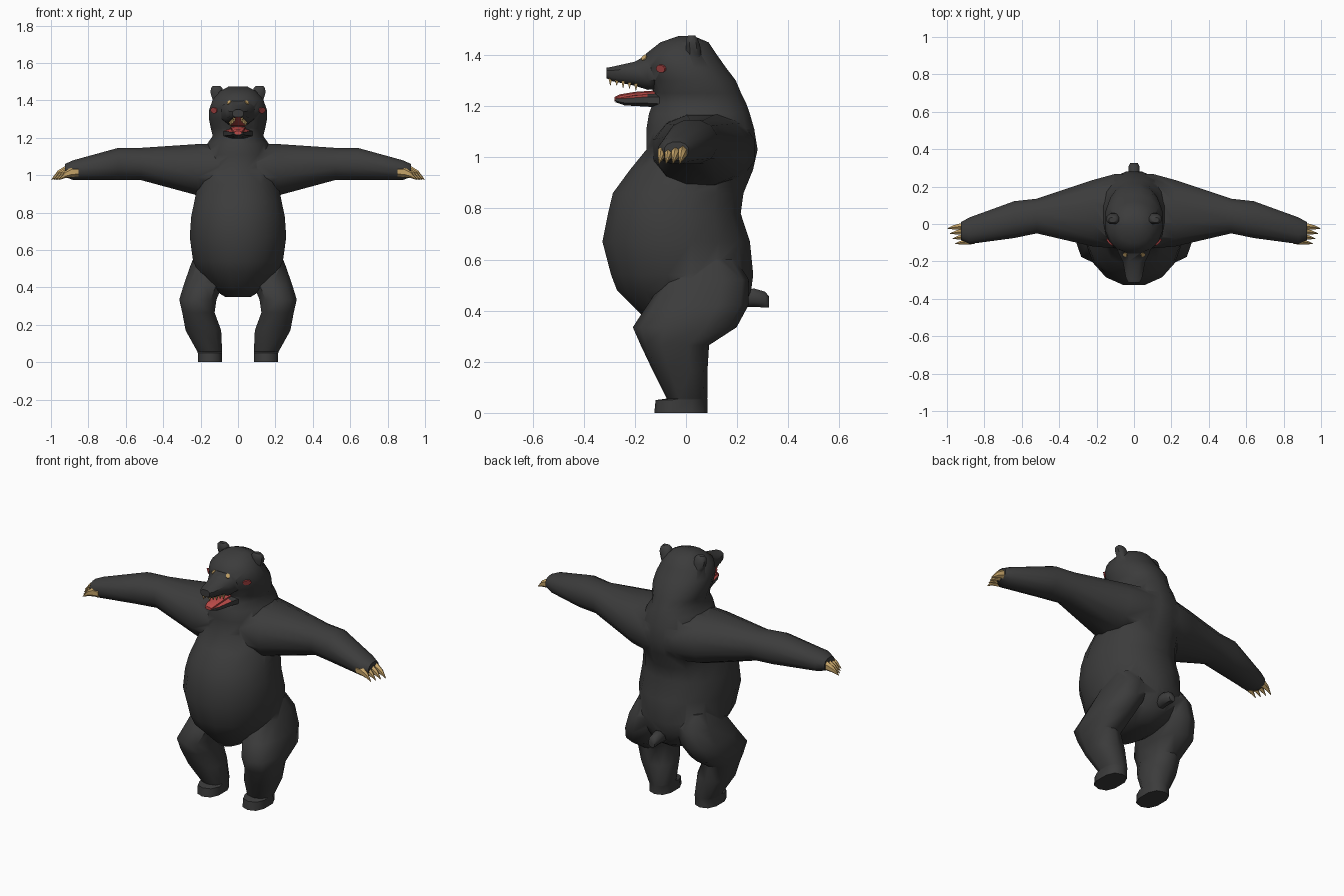
import bpy, bmesh, math
from mathutils import Vector
from mathutils.bvhtree import BVHTree


def material(name, rgb):
    m = bpy.data.materials.new(name)
    m.diffuse_color = (*rgb, 1)
    return m


FUR = material("black fur", (0.045, 0.045, 0.045))
HORN = material("tan horn", (0.56, 0.37, 0.14))
RED = material("mouth red", (0.5, 0.07, 0.065))
CHEEK = material("cheek red", (0.42, 0.06, 0.06))


def finish(bm, name, mats):
    bmesh.ops.recalc_face_normals(bm, faces=bm.faces)
    me = bpy.data.meshes.new(name)
    bm.to_mesh(me)
    bm.free()
    ob = bpy.data.objects.new(name, me)
    bpy.context.collection.objects.link(ob)
    for m in mats:
        me.materials.append(m)
    return ob


def add_loft(bm, axis, rings, n=12, e=2.2, sx=1):
    """Skin rings (t, a_min, a_max, b_min, b_max) along an axis; sx=-1 mirrors in x."""
    loops = []
    top = math.cos(math.pi / n) ** (2 / e)
    for t, a0, a1, b0, b1 in rings:
        loop = []
        for i in range(n):
            ang = 2 * math.pi * (i + 0.5) / n
            c, s = math.cos(ang), math.sin(ang)
            u = math.copysign(abs(c) ** (2 / e), c) / top
            v = math.copysign(abs(s) ** (2 / e), s) / top
            a = (a0 + a1) / 2 + u * (a1 - a0) / 2
            b = (b0 + b1) / 2 + v * (b1 - b0) / 2
            p = {"x": (t, a, b), "y": (a, t, b), "z": (a, b, t)}[axis]
            loop.append(bm.verts.new((p[0] * sx, p[1], p[2])))
        loops.append(loop)
    for l0, l1 in zip(loops, loops[1:]):
        for i in range(n):
            j = (i + 1) % n
            bm.faces.new((l0[i], l0[j], l1[j], l1[i]))
    bm.faces.new(loops[0])
    bm.faces.new(loops[-1])


def loft(name, axis, rings, n=12, e=2.2, sx=1, mats=(FUR, RED)):
    bm = bmesh.new()
    add_loft(bm, axis, rings, n, e, sx)
    return finish(bm, name, mats)


def smooth(ob, deg):
    bpy.ops.object.select_all(action="DESELECT")
    ob.select_set(True)
    bpy.context.view_layer.objects.active = ob
    bpy.ops.object.shade_smooth_by_angle(angle=math.radians(deg))


# Torso, neck and head: (height, half width, front y, back y)
trunk = [(0.35, 0.07, -0.14, 0.14), (0.40, 0.15, -0.19, 0.22), (0.48, 0.21, -0.27, 0.255),
         (0.54, 0.24, -0.293, 0.263), (0.67, 0.258, -0.327, 0.25), (0.78, 0.25, -0.305, 0.214),
         (0.86, 0.233, -0.286, 0.225), (0.95, 0.215, -0.22, 0.262), (1.03, 0.2, -0.155, 0.28),
         (1.11, 0.187, -0.155, 0.267), (1.17, 0.163, -0.145, 0.25), (1.21, 0.135, -0.13, 0.236),
         (1.25, 0.145, -0.125, 0.216), (1.30, 0.155, -0.145, 0.195), (1.35, 0.154, -0.16, 0.157),
         (1.405, 0.135, -0.157, 0.118), (1.45, 0.095, -0.1, 0.088), (1.474, 0.05, -0.03, 0.03)]
body = loft("bear_body", "z", [(z, -w, w, f, b) for z, w, f, b in trunk], 16, 2.1)

# Both arms as one loft through the shoulders
half = [(0.10, -0.13, 0.268, 0.885, 1.17), (0.22, -0.12, 0.235, 0.893, 1.166),
        (0.52, -0.05, 0.135, 0.974, 1.146), (0.64, -0.075, 0.122, 0.974, 1.146),
        (0.88, -0.107, 0.035, 0.974, 1.08), (0.925, -0.085, 0.01, 0.99, 1.06)]
parts = [loft("arms", "x", [(-h[0], *h[1:]) for h in half[::-1]] + half, 12, 2.2)]

# Legs and ears, one per side
leg = [(0.0, 0.085, 0.215, -0.12, 0.08), (0.05, 0.085, 0.215, -0.115, 0.08),
       (0.056, 0.085, 0.217, -0.072, 0.08), (0.17, 0.09, 0.28, -0.128, 0.08),
       (0.265, 0.125, 0.298, -0.172, 0.085), (0.335, 0.115, 0.314, -0.2, 0.19),
       (0.42, 0.08, 0.288, -0.145, 0.236), (0.52, 0.06, 0.253, -0.08, 0.24),
       (0.60, 0.07, 0.22, -0.05, 0.19)]
ear = [(1.37, 0.07, 0.125, 0.0, 0.06), (1.40, 0.07, 0.135, 0.0, 0.06),
       (1.44, 0.077, 0.147, 0.0, 0.055), (1.465, 0.083, 0.145, 0.0, 0.045),
       (1.477, 0.095, 0.135, 0.008, 0.035)]
for sx in (1, -1):
    parts.append(loft("leg", "z", leg, 10, 2.5, sx))
    parts.append(loft("ear", "z", ear, 8, 2.4, sx))

# Snout, lower jaw and tail
snout = [(-0.05, -0.105, 0.105, 1.27, 1.43), (-0.15, -0.085, 0.085, 1.264, 1.402),
         (-0.2, -0.06, 0.06, 1.28, 1.374), (-0.29, -0.043, 0.043, 1.298, 1.354),
         (-0.312, -0.03, 0.03, 1.31, 1.35)]
jaw = [(-0.05, -0.09, 0.09, 1.19, 1.252), (-0.15, -0.065, 0.065, 1.198, 1.25),
       (-0.24, -0.042, 0.042, 1.203, 1.24), (-0.275, -0.026, 0.026, 1.215, 1.235)]
tail = [(0.18, -0.03, 0.03, 0.41, 0.46), (0.265, -0.032, 0.032, 0.415, 0.487),
        (0.31, -0.028, 0.028, 0.412, 0.474), (0.325, -0.02, 0.02, 0.412, 0.455)]
parts += [loft("snout", "y", snout, 8, 2.4), loft("jaw", "y", jaw, 8, 2.4), loft("tail", "y", tail, 8)]

# Fuse the furry parts into one skin
bpy.context.view_layer.objects.active = body
for p in parts:
    mod = body.modifiers.new("fuse", "BOOLEAN")
    mod.operation, mod.solver, mod.object = "UNION", "EXACT", p
    bpy.ops.object.modifier_apply(modifier=mod.name)
    bpy.data.objects.remove(p)

# Red mouth lining: faces that look into the gap between the jaws
for f in body.data.polygons:
    c, nz = f.center, f.normal.z
    inside = (nz > 0.8 and c.z < 1.26) or (nz < -0.8 and c.z > 1.26)
    f.material_index = int(c.y < -0.125 and 1.22 < c.z < 1.32 and abs(c.x) < 0.05 and inside)
smooth(body, 48)

# Tongue
tongue = loft("tongue", "y", [(-0.11, -0.04, 0.04, 1.243, 1.262), (-0.2, -0.036, 0.036, 1.238, 1.256),
                              (-0.26, -0.028, 0.028, 1.226, 1.246), (-0.28, -0.018, 0.018, 1.218, 1.236)],
              8, 2.2, mats=(RED,))
smooth(tongue, 40)

# Claws: four per paw, curving down
bm = bmesh.new()
for sx in (1, -1):
    for i in range(4):
        x, y = 0.915 - 0.014 * i, -0.012 - 0.027 * i
        rings = []
        for dx, dy, z, r in ((-0.02, 0, 1.018, 0.014), (0.015, -0.001, 1.018, 0.016),
                             (0.05, -0.006, 1.004, 0.011), (0.083, -0.012, 0.976, 0.001)):
            rings.append((x + dx, y + dy - r, y + dy + r, z - r * 1.5, z + r * 1.5))
        add_loft(bm, "x", rings, 6, 2, sx)
smooth(finish(bm, "claws", (HORN,)), 40)

# Upper teeth along the lip
bm = bmesh.new()
for sx in (1, -1):
    for i in range(5):
        k = i / 4
        x, y, z = 0.02 + 0.022 * k, -0.296 + 0.1 * k, 1.308 - 0.02 * k
        rings = [(zz, x - r, x + r, y - r, y + r)
                 for zz, r in ((z, 0.007), (z - 0.027 + 0.004 * (i % 2), 0.001))]
        add_loft(bm, "z", rings, 4, 2, sx)
finish(bm, "teeth", (HORN,))

# Eyes and cheek patches: thin plates laid on the head
tree = BVHTree.FromObject(body, bpy.context.evaluated_depsgraph_get())


def plates(name, start, direction, rw, rh, mat):
    hit, normal, _, _ = tree.ray_cast(Vector(start), Vector(direction))
    side = Vector((0, 0, 1)).cross(normal).normalized()
    up = normal.cross(side)
    bm = bmesh.new()
    for sx in (1, -1):
        rims = []
        for d in (-0.003, 0.005):
            pts = [hit + normal * d + side * rw * math.cos(a) + up * rh * math.sin(a)
                   for a in (math.tau * i / 10 for i in range(10))]
            rims.append([bm.verts.new((p.x * sx, p.y, p.z)) for p in pts])
        for i in range(10):
            j = (i + 1) % 10
            bm.faces.new((rims[0][i], rims[0][j], rims[1][j], rims[1][i]))
        for r in rims:
            bm.faces.new(r)
    finish(bm, name, (mat,))


plates("eyes", (0.046, -1, 1.388), (0, 1, 0), 0.011, 0.014, HORN)
plates("cheek_patches", (1, -0.097, 1.347), (-1, 0, 0), 0.024, 0.016, CHEEK)
